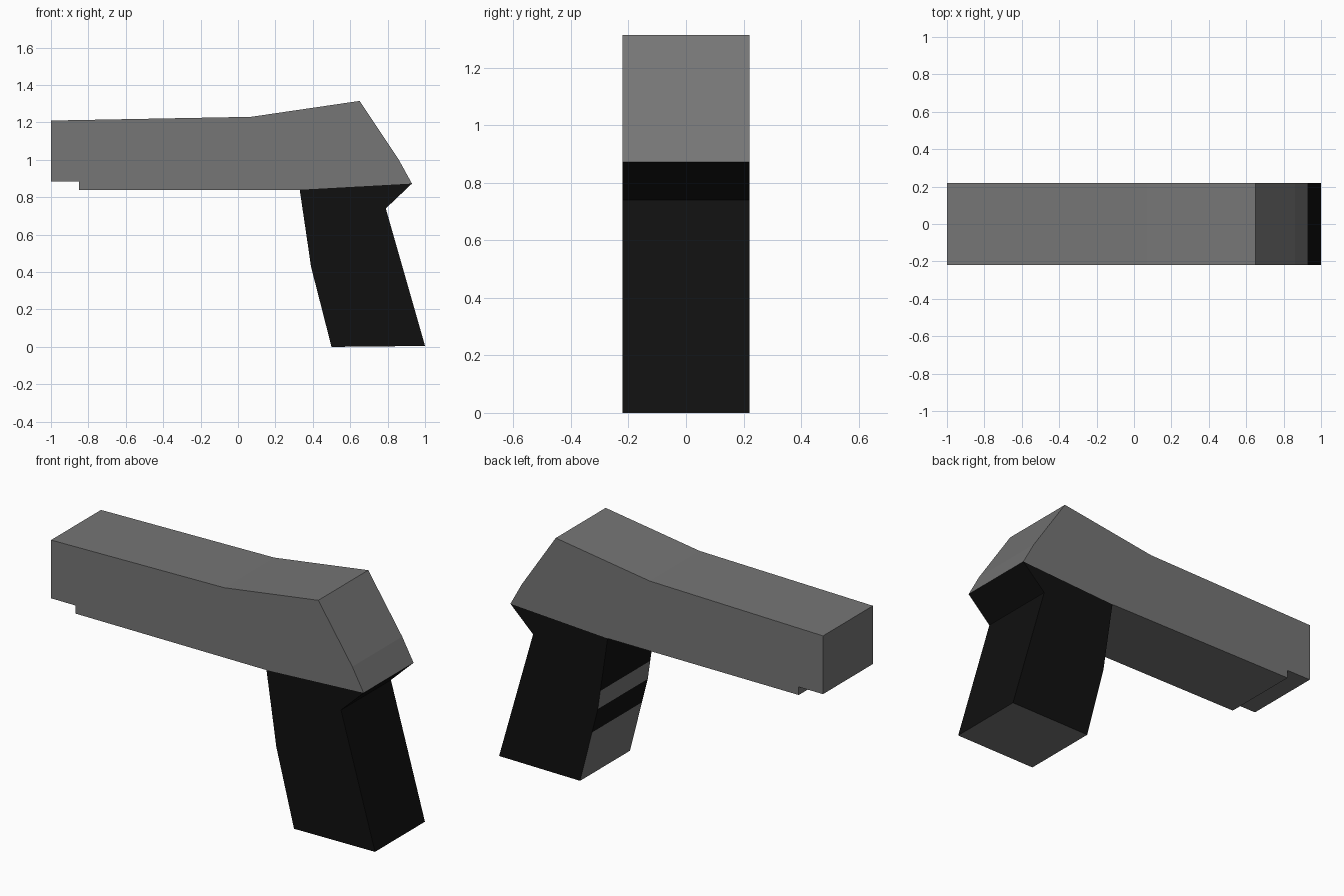
import bpy, bmesh

if "Cube" in bpy.data.objects:
    bpy.data.objects.remove(bpy.data.objects["Cube"])

HALF = 0.22


def material(name, value):
    m = bpy.data.materials.new(name)
    m.diffuse_color = (value, value, value, 1)
    m.use_nodes = True
    m.node_tree.nodes["Principled BSDF"].inputs["Base Color"].default_value = m.diffuse_color
    return m


grey = material("grey_metal", 0.18)
black = material("black_rubber", 0.005)


def extrude_profile(name, pts, mats, second=()):
    """Side profile (x, z) extruded across y; rim sides in `second` use material 2."""
    bm = bmesh.new()
    near = [bm.verts.new((x, -HALF, z)) for x, z in pts]
    far = [bm.verts.new((x, HALF, z)) for x, z in pts]
    bm.faces.new(near)
    bm.faces.new(far[::-1])
    n = len(pts)
    for i in range(n):
        j = (i + 1) % n
        f = bm.faces.new((near[i], far[i], far[j], near[j]))
        f.material_index = 1 if i in second else 0
    bmesh.ops.recalc_face_normals(bm, faces=bm.faces)
    me = bpy.data.meshes.new(name)
    bm.to_mesh(me)
    bm.free()
    for m in mats:
        me.materials.append(m)
    ob = bpy.data.objects.new(name, me)
    bpy.context.collection.objects.link(ob)
    return ob


# Upper body with barrel, raised rear and stepped muzzle
extrude_profile("upper_body", [
    (-1, 1.21), (0.07, 1.23), (0.65, 1.315), (0.86, 1.0), (0.93, 0.873),
    (0.33, 0.84), (-0.85, 0.84), (-0.85, 0.885), (-1, 0.885)], [grey])

# Grip: grey bands on the front strap and a grey base
extrude_profile("grip", [
    (0.33, 0.84), (0.375, 0.535), (0.39, 0.43), (0.426, 0.29), (0.5, 0),
    (1, 0.005), (0.79, 0.74), (0.93, 0.873)], [black, grey], second=(1, 3, 4))
